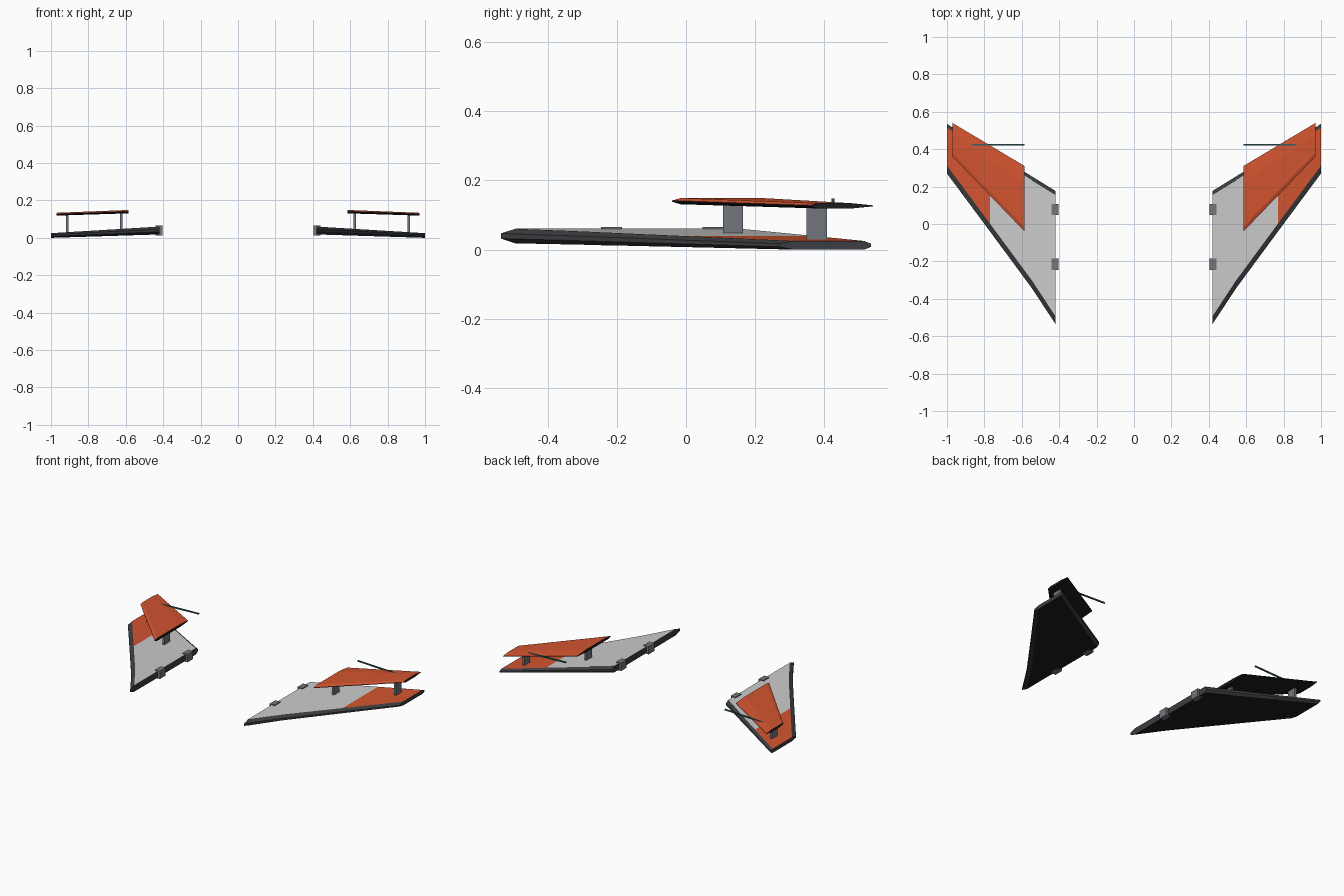
import bpy, bmesh
from mathutils import Vector

if "Cube" in bpy.data.objects:
    bpy.data.objects.remove(bpy.data.objects["Cube"])


def mat(name, c):
    m = bpy.data.materials.new(name)
    m.diffuse_color = (*c, 1)
    m.use_nodes = True
    m.node_tree.nodes["Principled BSDF"].inputs["Base Color"].default_value = m.diffuse_color
    return m


LIGHT = mat("light_grey", (0.62, 0.63, 0.64))
ORANGE = mat("orange", (0.65, 0.09, 0.03))
DARK = mat("dark_edge", (0.045, 0.047, 0.052))
BLACK = mat("black_underside", (0.012, 0.012, 0.014))
METAL = mat("metal_grey", (0.17, 0.18, 0.2))
TEAL = mat("teal", (0.03, 0.12, 0.13))


def finish(name, bm, mats):
    """Turn a right-hand bmesh into an object mirrored across x = 0."""
    bmesh.ops.recalc_face_normals(bm, faces=bm.faces)
    me = bpy.data.meshes.new(name)
    bm.to_mesh(me)
    bm.free()
    for m in mats:
        me.materials.append(m)
    ob = bpy.data.objects.new(name, me)
    bpy.context.collection.objects.link(ob)
    ob.modifiers.new("Mirror", 'MIRROR').use_mirror_merge = False
    return ob


def loft(name, sections, mats, pick):
    """Skin closed sections in order; pick(bay, side) gives the material slot."""
    bm = bmesh.new()
    rings = [[bm.verts.new(p) for p in s] for s in sections]
    n = len(rings[0])
    for i, (a, b) in enumerate(zip(rings, rings[1:])):
        for j in range(n):
            k = (j + 1) % n
            bm.faces.new((a[j], a[k], b[k], b[j])).material_index = pick(i, j)
    for r in (rings[0], rings[-1]):
        bm.faces.new(r).material_index = pick(-1, -1)
    return finish(name, bm, mats)


def section(x, y0, y1, zb, zt, lead, trail, blunt):
    """Flat wing section with chamfered leading and trailing edges."""
    zm, h = (zb + zt) / 2, (zt - zb) * blunt / 2
    return [Vector(p) for p in (
        (x, y0, zm - h), (x, y0, zm + h), (x, y0 + lead, zt), (x, y1 - trail, zt),
        (x, y1, zm + h), (x, y1, zm - h), (x, y1 - trail, zb), (x, y0 + lead, zb))]


def box(name, boxes, m):
    """Boxes given as (x0, x1, y0, y1, z0, z1)."""
    bm = bmesh.new()
    for x0, x1, y0, y1, z0, z1 in boxes:
        vs = bmesh.ops.create_cube(bm, size=1)["verts"]
        for v in vs:
            v.co = ((x0 + x1) / 2 + v.co.x * (x1 - x0),
                    (y0 + y1) / 2 + v.co.y * (y1 - y0),
                    (z0 + z1) / 2 + v.co.z * (z1 - z0))
    return finish(name, bm, [m])


# main wing: root, leading edge kink, colour break, tip
def main_station(x, y0):
    t = (x - 0.425) / 0.575
    return section(x, y0, 0.18 + 0.355 * t, 0.018 * (1 - t), 0.06 - 0.035 * t,
                   0.042, 0.02, 0.35)


stations = [main_station(x, y) for x, y in
            ((0.42, -0.535), (0.545, -0.345), (0.77, -0.04), (1.0, 0.27))]


def main_colour(bay, side):
    if side == 2:
        return 1 if bay == 2 else 0
    return 3 if side == 6 else 2


loft("main_wing", stations, [LIGHT, ORANGE, DARK, BLACK], main_colour)

# raised upper wing
loft("upper_wing",
     [section(0.585, -0.04, 0.31, 0.131, 0.149, 0.025, 0.09, 0.2),
      section(0.97, 0.36, 0.54, 0.119, 0.134, 0.02, 0.06, 0.2)],
     [ORANGE, BLACK], lambda bay, side: 0 if side in (1, 2, 3) else 1)

# struts between the wings
box("struts", [(0.618, 0.632, 0.107, 0.165, 0.04, 0.137),
               (0.905, 0.919, 0.348, 0.408, 0.025, 0.125)], METAL)

# root mounting blocks
box("root_mounts", [(0.405, 0.441, y, y + 0.06, 0.012, 0.065)
                    for y in (-0.245, 0.047)], METAL)

# thin hinge rod following the upper wing slope
bm = bmesh.new()
ends = []
for x, z in ((0.585, 0.143), (0.97, 0.129)):
    ends.append([bm.verts.new((x, 0.425 + dy, z + dz)) for dy, dz in
                 ((-0.004, -0.004), (0.004, -0.004), (0.004, 0.004), (-0.004, 0.004))])
a, b = ends
for j in range(4):
    bm.faces.new((a[j], a[(j + 1) % 4], b[(j + 1) % 4], b[j]))
bm.faces.new(a)
bm.faces.new(b)
finish("hinge_rod", bm, [TEAL])
